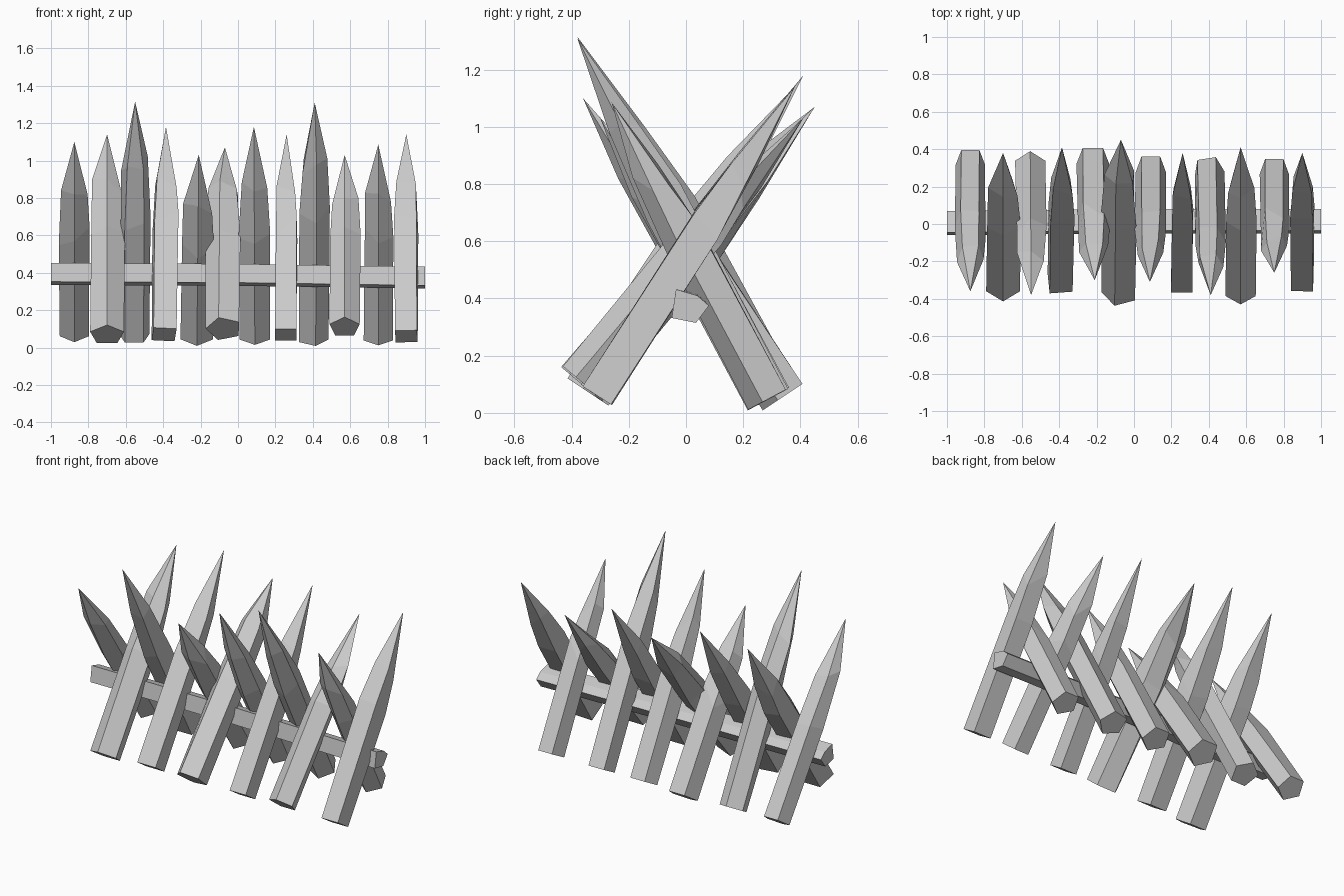
import bpy, bmesh, math, random
from mathutils import Vector

if "Cube" in bpy.data.objects:
    bpy.data.objects.remove(bpy.data.objects["Cube"])

random.seed(4)


def loft(name, rings, tip=None):
    """Bridge equal-sided rings of points; close with caps or a pointed tip."""
    bm = bmesh.new()
    loops = [[bm.verts.new(p) for p in ring] for ring in rings]
    n = len(loops[0])
    for a, b in zip(loops, loops[1:]):
        for i in range(n):
            j = (i + 1) % n
            bm.faces.new((a[i], a[j], b[j], b[i]))
    bm.faces.new(loops[0][::-1])
    if tip is None:
        bm.faces.new(loops[-1])
    else:
        t = bm.verts.new(tip)
        for i in range(n):
            bm.faces.new((loops[-1][i], loops[-1][(i + 1) % n], t))
    bmesh.ops.recalc_face_normals(bm, faces=bm.faces)
    mesh = bpy.data.meshes.new(name)
    bm.to_mesh(mesh)
    bm.free()
    obj = bpy.data.objects.new(name, mesh)
    bpy.context.collection.objects.link(obj)
    return obj


def stake(name, base_x, base_y, base_z, tip_x, tip_y, tip_z, r, sides, phase):
    base, tip = Vector((base_x, base_y, base_z)), Vector((tip_x, tip_y, tip_z))
    axis = (tip - base).normalized()
    u = Vector((1, 0, 0))
    v = u.cross(axis).normalized()
    if v.z < 0:
        v.negate()
    rings = []
    # position along the stake, width scale, depth scale, hewn irregularity
    for t, su, sv, rough in ((0, 1, 1, 0), (0.52, 1.03, 1.03, 0.12), (0.73, 0.88, 0.68, 0.1)):
        ring = []
        for i in range(sides):
            a = math.radians(phase + 360 * i / sides)
            k = r * (1 + random.uniform(-rough, rough / 2))
            slide = axis * random.uniform(-rough, rough) * 0.6
            ring.append(base.lerp(tip, t) + u * math.cos(a) * k * su + v * math.sin(a) * k * sv + slide)
        rings.append(ring)
    return loft(name, rings, tip)


# Stakes footed at the front, pointing backwards
for i, s in enumerate((
    (-0.70, -0.335, 0.068, -0.70, 0.38, 1.14, 0.095, 5, 90),
    (-0.395, -0.315, 0.07, -0.385, 0.41, 1.18, 0.087, 4, 40),
    (-0.075, -0.365, 0.10, -0.07, 0.45, 1.07, 0.098, 5, 35),
    (0.255, -0.32, 0.068, 0.26, 0.38, 1.14, 0.080, 4, 45),
    (0.57, -0.365, 0.108, 0.57, 0.41, 1.03, 0.085, 5, 90),
    (0.90, -0.31, 0.06, 0.90, 0.38, 1.14, 0.083, 4, 47),
)):
    stake(f"front_stake_{i + 1}", *s)

# Stakes footed at the back, pointing forwards
for i, s in enumerate((
    (-0.875, 0.34, 0.075, -0.875, -0.36, 1.10, 0.082, 5, -90),
    (-0.555, 0.315, 0.06, -0.55, -0.38, 1.315, 0.085, 5, 90),
    (-0.22, 0.345, 0.06, -0.21, -0.30, 1.03, 0.092, 5, -90),
    (0.09, 0.30, 0.055, 0.085, -0.31, 1.18, 0.085, 5, -90),
    (0.40, 0.29, 0.048, 0.41, -0.38, 1.31, 0.085, 5, -80),
    (0.75, 0.29, 0.05, 0.75, -0.26, 1.085, 0.082, 5, -90),
)):
    stake(f"back_stake_{i + 1}", *s)

# Five-sided cross beam, slightly lower at the right end
profile = ((-0.035, 0.432), (0.04, 0.41), (0.08, 0.375), (0.035, 0.315), (-0.05, 0.332))
loft("cross_beam", [[(x, y + dy, z + dz) for y, z in profile]
                    for x, dy, dz in ((-1, -0.01, 0.02), (0, 0, 0.015), (1, 0, 0))])
